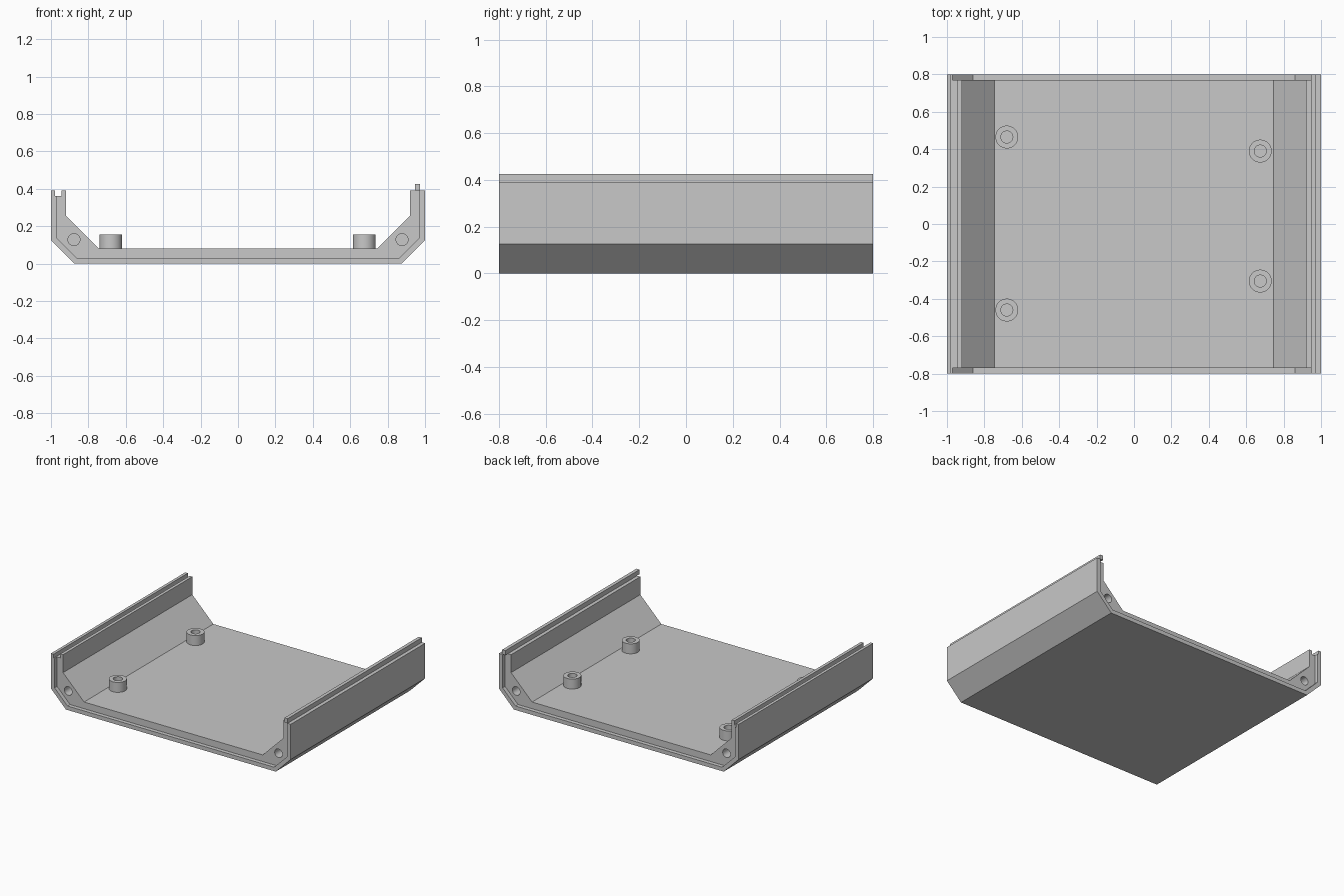
import bpy
import bmesh
import math
from mathutils import Matrix

default = bpy.data.objects.get("Cube")
if default:
    bpy.data.objects.remove(default, do_unlink=True)

GREY = (0.58, 0.58, 0.58, 1)
grey = bpy.data.materials.new("light grey plastic")
grey.use_nodes = True
grey.diffuse_color = GREY
grey.node_tree.nodes["Principled BSDF"].inputs["Base Color"].default_value = GREY

HALF = 0.8      # half length of the tray
RECESS = 0.03   # end recess depth
FLOOR = 0.08    # inside floor height


def finish(name, bm):
    bmesh.ops.recalc_face_normals(bm, faces=bm.faces)
    mesh = bpy.data.meshes.new(name)
    bm.to_mesh(mesh)
    bm.free()
    mesh.materials.append(grey)
    obj = bpy.data.objects.new(name, mesh)
    bpy.context.collection.objects.link(obj)
    return obj


def prism(name, profile, y0, y1):
    """Extrude an x-z profile along y."""
    bm = bmesh.new()
    face = bm.faces.new([bm.verts.new((x, y0, z)) for x, z in profile])
    new = bmesh.ops.extrude_face_region(bm, geom=[face])["geom"]
    verts = [v for v in new if isinstance(v, bmesh.types.BMVert)]
    bmesh.ops.translate(bm, verts=verts, vec=(0, y1 - y0, 0))
    return finish(name, bm)


def cylinder(name, radius, depth, matrix):
    bm = bmesh.new()
    bmesh.ops.create_cone(bm, cap_ends=True, segments=40, radius1=radius,
                          radius2=radius, depth=depth, matrix=matrix)
    return finish(name, bm)


def select_only(obj):
    bpy.ops.object.select_all(action="DESELECT")
    obj.select_set(True)
    bpy.context.view_layer.objects.active = obj


def cut(obj, cutter):
    cutter.hide_render = True
    mod = obj.modifiers.new("cut", "BOOLEAN")
    mod.operation = "DIFFERENCE"
    mod.solver = "EXACT"
    mod.object = cutter
    select_only(obj)
    bpy.ops.object.modifier_apply(modifier=mod.name)
    bpy.data.objects.remove(cutter, do_unlink=True)


# Tray body: chamfered channel, tongue on the +x rim, groove on the -x rim
outside = [(-1, 0.125), (-0.875, 0), (0.875, 0), (1, 0.125)]
tongue_rim = [(1, 0.39), (0.973, 0.39), (0.973, 0.425), (0.947, 0.425),
              (0.947, 0.39), (0.92, 0.39)]
inside = [(0.92, 0.255), (0.745, FLOOR), (-0.745, FLOOR), (-0.92, 0.255)]
groove_rim = [(-0.92, 0.39), (-0.943, 0.39), (-0.943, 0.36),
              (-0.978, 0.36), (-0.978, 0.39), (-1, 0.39)]
tray = prism("tray_body", outside + tongue_rim + inside + groove_rim, -HALF, HALF)

# End recesses leave a thin outer lip for the end panels
recess = [(-0.97, 0.138), (-0.862, 0.03), (0.862, 0.03), (0.97, 0.138),
          (0.97, 0.391), (0.9, 0.391), (0.9, 0.5), (-0.97, 0.5)]
for side in (-1, 1):
    ends = sorted((side * (HALF - RECESS), side * (HALF + 0.1)))
    cut(tray, prism("recess_cutter", recess, *ends))

# Blind screw holes in the four corners
for sx in (-1, 1):
    for sy in (-1, 1):
        place = (Matrix.Translation((sx * 0.877, sy * 0.68, 0.128))
                 @ Matrix.Rotation(math.pi / 2, 4, "X"))
        cut(tray, cylinder("screw_hole_cutter", 0.032, 0.3, place))
select_only(tray)
bpy.ops.object.shade_smooth_by_angle(angle=math.radians(30))

# Hollow mounting posts on the floor
posts = [(-0.68, 0.465), (-0.68, -0.46), (0.675, 0.39), (0.675, -0.305)]
for i, (x, y) in enumerate(posts, 1):
    post = cylinder(f"mounting_post_{i}", 0.061, 0.077,
                    Matrix.Translation((x, y, FLOOR + 0.0365)))
    cut(post, cylinder("post_hole_cutter", 0.032, 0.2,
                       Matrix.Translation((x, y, FLOOR + 0.05))))
    select_only(post)
    bpy.ops.object.shade_smooth_by_angle(angle=math.radians(30))
